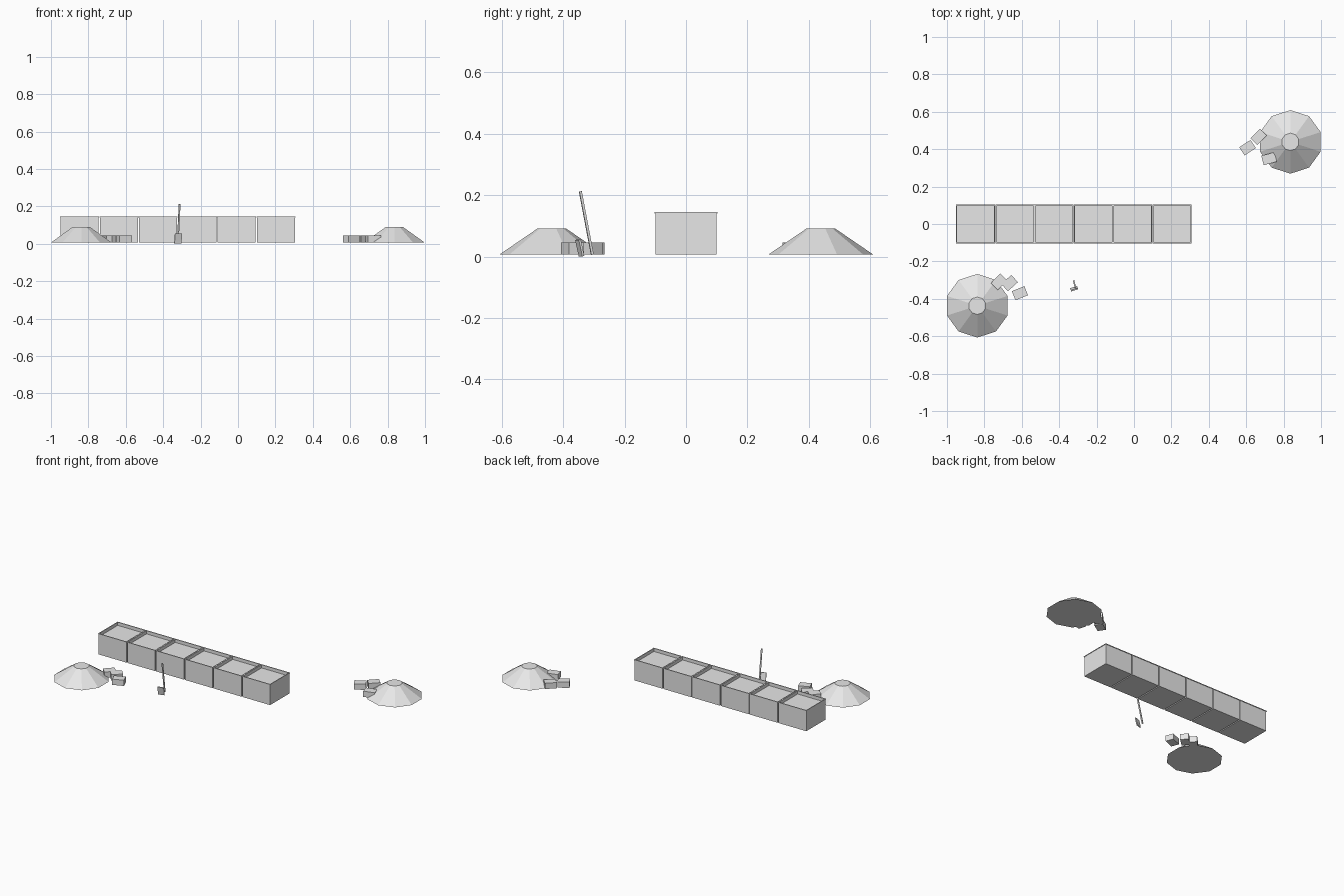
import bpy, bmesh, math
from mathutils import Matrix, Vector

if "Cube" in bpy.data.objects:
    bpy.data.objects.remove(bpy.data.objects["Cube"])

grey = bpy.data.materials.new("plain_grey")
grey.diffuse_color = (0.8, 0.8, 0.8, 1)
grey.use_nodes = True
grey.node_tree.nodes["Principled BSDF"].inputs["Base Color"].default_value = grey.diffuse_color
BASE = 0.007


def finish(name, bm):
    mesh = bpy.data.meshes.new(name)
    bm.to_mesh(mesh)
    bm.free()
    mesh.materials.append(grey)
    ob = bpy.data.objects.new(name, mesh)
    bpy.context.collection.objects.link(ob)
    return ob


def add_box(bm, centre, size, rot=Matrix()):
    m = Matrix.Translation(centre) @ rot @ Matrix.Diagonal((*size, 1))
    return bmesh.ops.create_cube(bm, size=1, matrix=m)["verts"]


# Row of six open-topped wall baskets with thin rims and recessed fill
PITCH, TOP, FILL = 0.21, 0.143, 0.122
for i in range(6):
    cx = -0.952 + PITCH * (i + 0.5)
    w, d = 0.203, 0.2
    bm = bmesh.new()
    add_box(bm, (cx, 0, (BASE + TOP) / 2), (w, d, TOP - BASE))
    bm.faces.ensure_lookup_table()
    bmesh.ops.delete(bm, geom=[f for f in bm.faces if f.normal.z > 0.9],
                     context="FACES_ONLY")
    finish("wall_basket", bm)

    bm = bmesh.new()
    bmesh.ops.create_grid(bm, x_segments=1, y_segments=1, size=0.5,
                          matrix=Matrix.Translation((cx, 0, FILL)) @ Matrix.Diagonal((w, d, 1, 1)))
    finish("basket_fill", bm)

    bm = bmesh.new()
    for s in (-1, 1):
        add_box(bm, (cx + s * w / 2, 0, TOP), (0.005, d + 0.006, 0.004))
        add_box(bm, (cx, s * d / 2, TOP), (w, 0.006, 0.004))
    finish("basket_rim", bm)

# Ten-sided earth mounds with flat tops
for x, y in ((-0.838, -0.437), (0.836, 0.439)):
    bm = bmesh.new()
    h = 0.091 - BASE
    bmesh.ops.create_cone(bm, cap_ends=True, segments=10, radius1=0.17, radius2=0.047,
                          depth=h, matrix=Matrix.Translation((x, y, BASE + h / 2)))
    # put a corner on the y axis
    top = max(bm.verts, key=lambda v: v.co.y)
    ang = math.pi / 2 - math.atan2(top.co.y - y, top.co.x - x)
    bmesh.ops.rotate(bm, verts=bm.verts, cent=(x, y, 0), matrix=Matrix.Rotation(ang, 3, "Z"))
    finish("earth_mound", bm)

# Loose blocks beside the mounds: x, y, turn in degrees
for x, y, a in ((-0.722, -0.309, 46), (-0.665, -0.316, 42), (-0.610, -0.370, 22),
                (0.607, 0.408, 33), (0.666, 0.465, 45), (0.722, 0.349, 15)):
    bm = bmesh.new()
    add_box(bm, (x, y, 0.0265), (0.072, 0.052, 0.038),
            Matrix.Rotation(math.radians(a), 4, "Z"))
    finish("loose_block", bm)

# Spade: leaning handle and blade
bm = bmesh.new()
low, high = Vector((-0.322, -0.305, 0.006)), Vector((-0.312, -0.344, 0.212))
axis = high - low
add_box(bm, (low + high) / 2, (0.008, 0.008, axis.length),
        axis.to_track_quat("Z", "Y").to_matrix().to_4x4())
finish("spade_handle", bm)

bm = bmesh.new()
turn = Matrix.Rotation(math.radians(18), 4, "Z") @ Matrix.Rotation(math.radians(13), 4, "X")
add_box(bm, (-0.320, -0.346, 0.028), (0.039, 0.007, 0.055), turn)
finish("spade_blade", bm)
